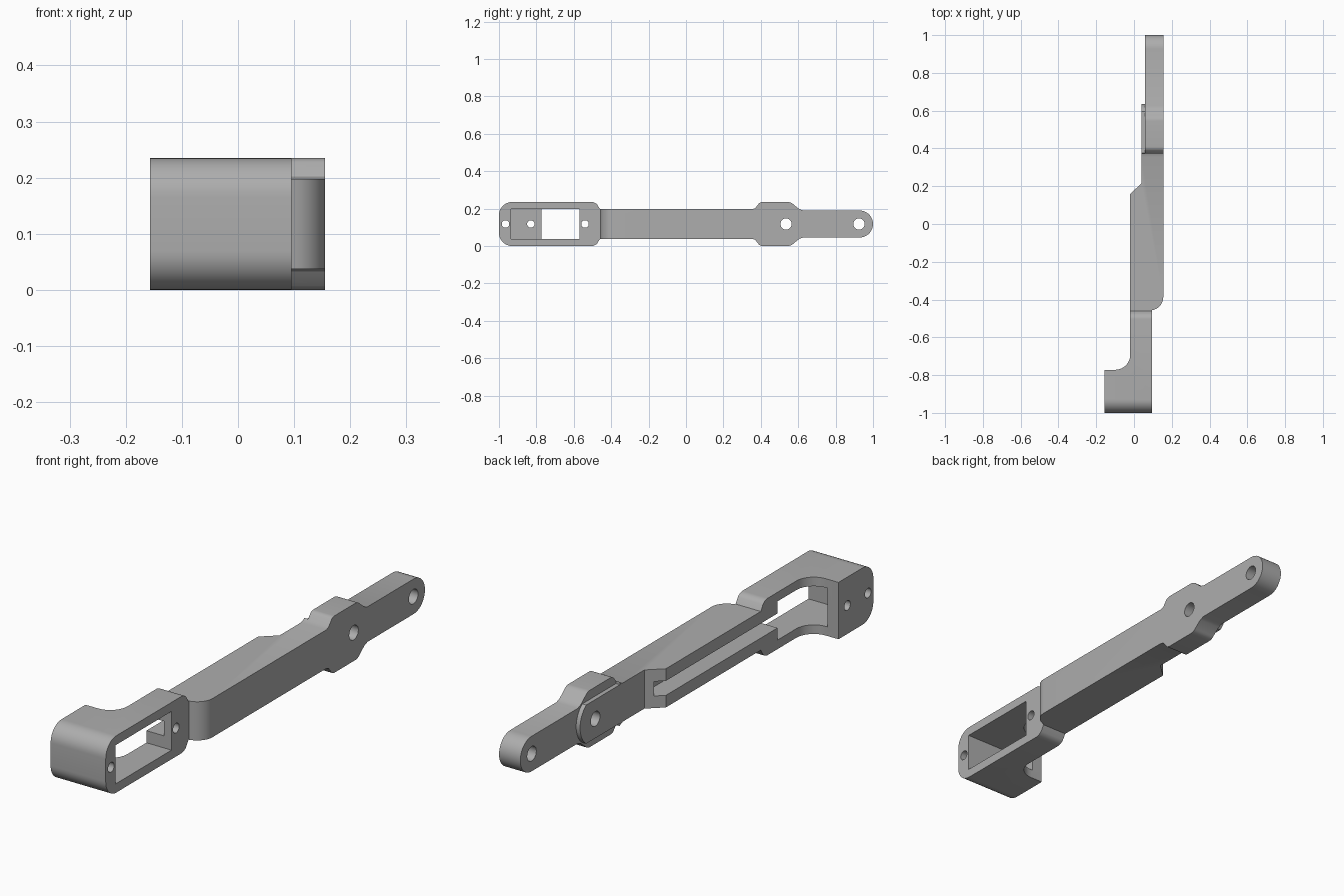
import bpy, bmesh
from math import sin, cos, radians

if "Cube" in bpy.data.objects:
    bpy.data.objects.remove(bpy.data.objects["Cube"])

MID = 0.1175          # height of the centre line
grey = bpy.data.materials.new("plain grey")
grey.use_nodes = True
grey.diffuse_color = (0.42, 0.42, 0.42, 1)
grey.node_tree.nodes["Principled BSDF"].inputs["Base Color"].default_value = (0.42, 0.42, 0.42, 1)


def arc(cx, cy, r, a0, a1, n=10):
    steps = [radians(a0 + (a1 - a0) * i / n) for i in range(n + 1)]
    return [(cx + r * cos(a), cy + r * sin(a)) for a in steps]


def prism(name, outline, axis, lo, hi):
    """Extrude an outline: (y, z) along x, or (x, y) along z."""
    bm = bmesh.new()
    place = (lambda p, d: (d, p[0], p[1])) if axis == "x" else (lambda p, d: (p[0], p[1], d))
    face = bm.faces.new([bm.verts.new(place(p, lo)) for p in outline])
    new = bmesh.ops.extrude_face_region(bm, geom=[face])["geom"]
    shift = (hi - lo, 0, 0) if axis == "x" else (0, 0, hi - lo)
    bmesh.ops.translate(bm, vec=shift, verts=[v for v in new if isinstance(v, bmesh.types.BMVert)])
    bmesh.ops.recalc_face_normals(bm, faces=bm.faces)
    mesh = bpy.data.meshes.new(name)
    bm.to_mesh(mesh)
    bm.free()
    mesh.materials.append(grey)
    ob = bpy.data.objects.new(name, mesh)
    bpy.context.collection.objects.link(ob)
    return ob


def combine(target, tool, operation):
    mod = target.modifiers.new(operation, "BOOLEAN")
    mod.operation, mod.object, mod.solver = operation, tool, "EXACT"
    bpy.context.view_layer.objects.active = target
    bpy.ops.object.modifier_apply(modifier=mod.name)
    bpy.data.objects.remove(tool)


def box(name, x0, x1, y0, y1, half):
    return prism(name, [(y0, MID - half), (y1, MID - half), (y1, MID + half), (y0, MID + half)], "x", x0, x1)


# Side silhouette, upper half, mirrored about the centre line
upper = (arc(-0.93, 0.0475, 0.07, 180, 90)
         + arc(-0.505, 0.0775, 0.04, 90, 40, 5) + [(-0.46, 0.08)]
         + [(0.355, 0.08), (0.37, 0.085)] + arc(0.41, 0.0875, 0.03, 130, 90, 5)
         + arc(0.545, 0.0775, 0.04, 90, 45, 5) + [(0.605, 0.08), (0.625, 0.0725)]
         + arc(0.9275, 0, 0.0725, 90, 0))
side = [(y, MID + h) for y, h in upper] + [(y, MID - h) for y, h in reversed(upper[:-1])]
arm = prism("linkage_arm", side, "x", -0.157, 0.155)

# Plan silhouette with the rounded step and the concave end block
plan = ([(-0.157, -1), (0.095, -1), (0.095, -0.457)]
        + arc(0.085, -0.387, 0.07, -75, 0)
        + [(0.155, 1.01), (0.058, 1.01), (0.058, 0.375), (0.04, 0.375), (0.04, 0.215), (-0.02, 0.16)]
        + arc(-0.1, -0.692, 0.08, 0, -90) + [(-0.157, -0.772)])
combine(arm, prism("plan_block", plan, "z", -0.1, 0.4), "INTERSECT")

# Raised rounded pad around the pivot
pad = [(0.37, MID - 0.08), (0.47, MID - 0.08)] + arc(0.535, MID, 0.1, -53, 53, 16) \
    + [(0.47, MID + 0.08), (0.37, MID + 0.08)]
combine(arm, prism("pivot_pad", pad, "x", 0.04, 0.08), "UNION")

# Servo pocket and the cable channel along the back
combine(arm, box("pocket", -0.107, 0.3, -0.935, -0.57, 0.08), "DIFFERENCE")
combine(arm, box("channel", -0.3, 0.06, -0.6, 0.19, 0.03), "DIFFERENCE")

# Round holes
for y, r in ((-0.965, 0.02), (-0.83, 0.02), (-0.54, 0.02), (0.535, 0.03), (0.925, 0.03)):
    combine(arm, prism("hole", arc(y, MID, r, 0, 345, 23), "x", -0.4, 0.4), "DIFFERENCE")

bpy.ops.object.select_all(action="DESELECT")
arm.select_set(True)
bpy.context.view_layer.objects.active = arm
bpy.ops.object.shade_smooth_by_angle(angle=radians(30))
